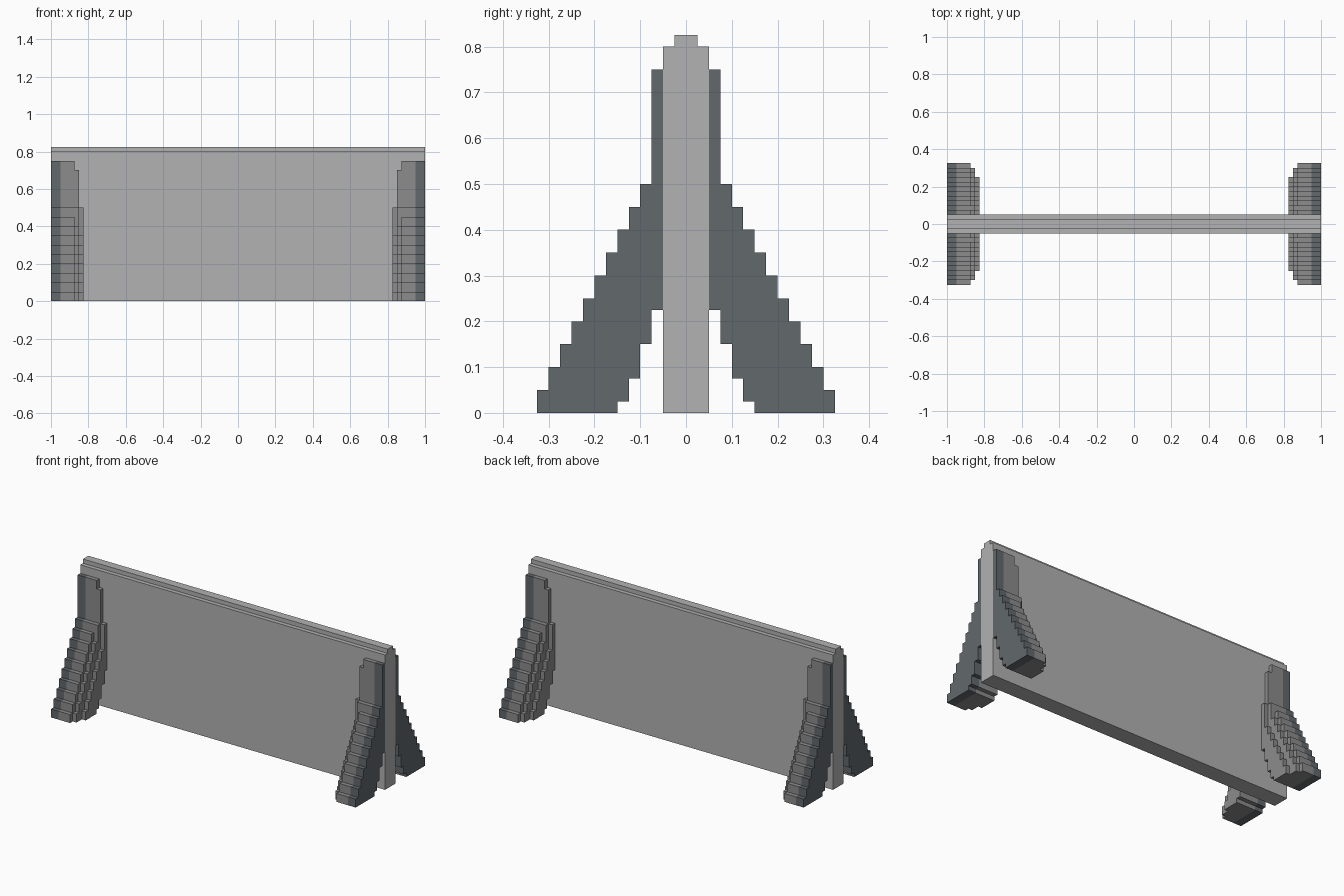
import bpy
import bmesh

cube = bpy.data.objects.get("Cube")
if cube:
    bpy.data.objects.remove(cube, do_unlink=True)


def material(name, rgb):
    m = bpy.data.materials.new(name)
    m.use_nodes = True
    m.diffuse_color = (*rgb, 1)
    m.node_tree.nodes["Principled BSDF"].inputs["Base Color"].default_value = (*rgb, 1)
    return m


LIGHT = material("light concrete", (0.445, 0.445, 0.445))
MID = material("mid grey", (0.262, 0.262, 0.262))
DARK = material("dark slate", (0.122, 0.138, 0.147))


def extrude_x(name, profile, x0, x1, mat):
    """Extrude a (y, z) outline along x."""
    bm = bmesh.new()
    face = bm.faces.new([bm.verts.new((x0, y, z)) for y, z in profile])
    ext = bmesh.ops.extrude_face_region(bm, geom=[face])
    moved = [v for v in ext["geom"] if isinstance(v, bmesh.types.BMVert)]
    bmesh.ops.translate(bm, verts=moved, vec=(x1 - x0, 0, 0))
    bmesh.ops.recalc_face_normals(bm, faces=bm.faces)
    mesh = bpy.data.meshes.new(name)
    bm.to_mesh(mesh)
    bm.free()
    mesh.materials.append(mat)
    obj = bpy.data.objects.new(name, mesh)
    bpy.context.collection.objects.link(obj)
    return obj


# Wall panel with a narrow ridge along its top
extrude_x("wall_panel", [(-.05, 0), (.05, 0), (.05, .8), (.025, .8), (.025, .825),
                         (-.025, .825), (-.025, .8), (-.05, .8)], -1, 1, LIGHT)


def brace_profile(top, inset):
    """Stepped buttress outline; inset pulls the sloping outer steps inward."""
    pts = [(.05, top), (.05, .225)]
    # underside steps, going down towards the foot
    for y, z_hi, z_lo in [(.075, .225, .15), (.1, .15, .075),
                          (.125, .075, .025), (.15, .025, 0)]:
        pts += [(y, z_hi), (y, z_lo)]
    # outer stairs, going up to the upright
    upright = .075
    z = 0
    for i in range(10):
        y = .325 - .025 * i - inset
        if inset == .025 and i == 9:
            y = .1
        y = max(y, upright)
        pts += [(y, z), (y, z + .05)]
        z += .05
    pts += [(upright, .5), (upright, top)]
    # drop repeated points
    clean = []
    for p in pts:
        p = (round(p[0], 4), round(p[1], 4))
        if not clean or p != clean[-1]:
            clean.append(p)
    return clean


# Four braces, each a stack of slabs from the outer end inwards
SLABS = [("outer_plate", .95, 1.0, .75, 0, DARK),
         ("core", .875, .95, .75, 0, MID),
         ("inner_step", .85, .875, .7, .025, MID),
         ("inner_lip", .825, .85, .5, .075, MID)]
for sx, side in ((1, "left"), (-1, "right")):
    for sy, end in ((-1, "front"), (1, "back")):
        for part, x0, x1, top, inset, mat in SLABS:
            outline = [(sy * y, z) for y, z in brace_profile(top, inset)]
            extrude_x(f"{end}_{side}_brace_{part}", outline, sx * x0, sx * x1, mat)
